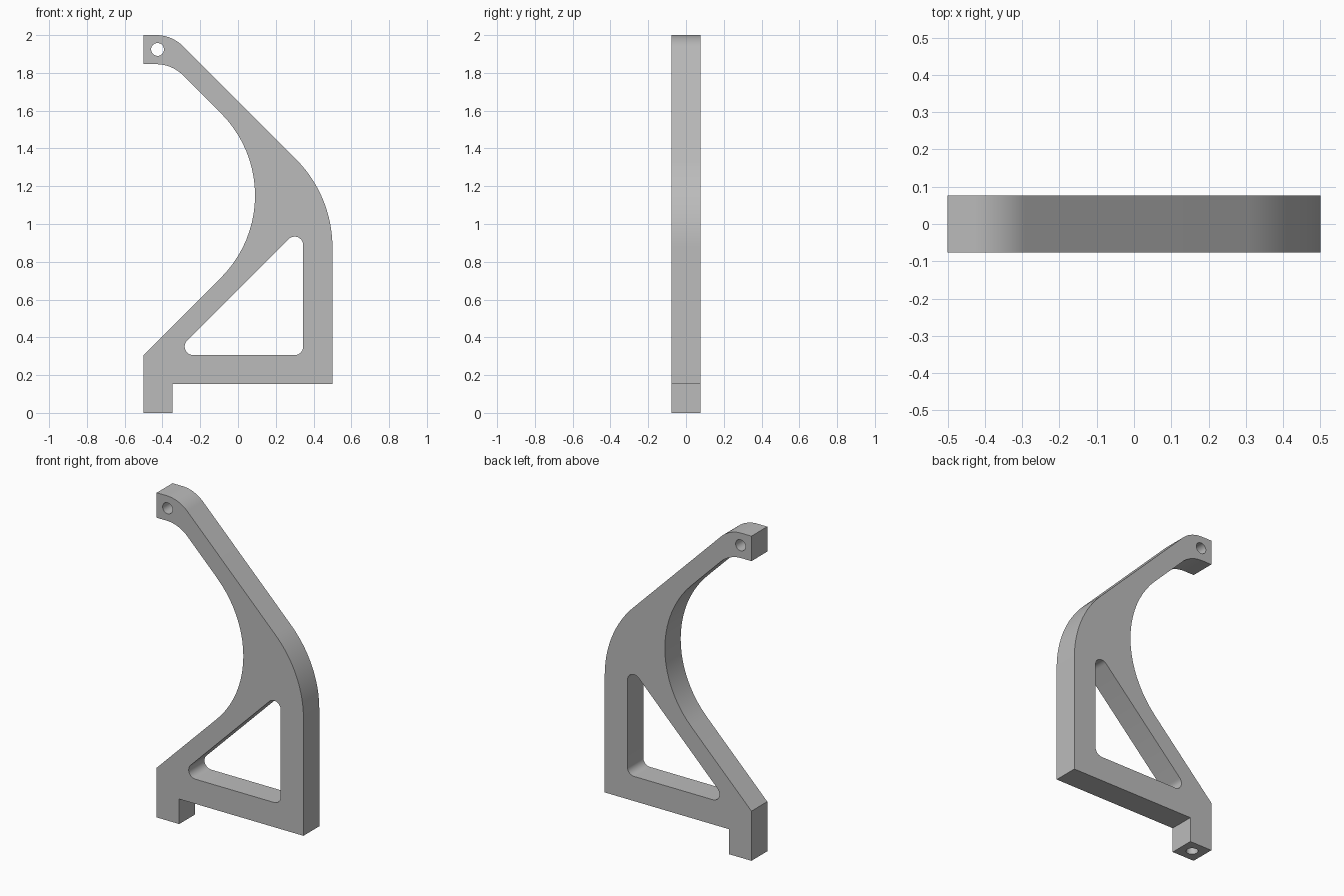
import bpy, bmesh, math
from mathutils import Vector

cube = bpy.data.objects.get("Cube")
if cube:
    bpy.data.objects.remove(cube, do_unlink=True)

HALF = 0.077        # half thickness of the plate
HOLE_R = 0.034

grey = bpy.data.materials.new("plain_grey")
grey.use_nodes = True
grey.diffuse_color = (0.5, 0.5, 0.5, 1)
grey.node_tree.nodes["Principled BSDF"].inputs["Base Color"].default_value = (0.5, 0.5, 0.5, 1)


def rounded(corners, steps=20):
    """Turn (x, z, radius) corners into an outline with tangent arcs."""
    out = []
    for i, (x, z, r) in enumerate(corners):
        p = Vector((x, z))
        if r == 0:
            out.append(p)
            continue
        a = (Vector(corners[i - 1][:2]) - p).normalized()
        b = (Vector(corners[(i + 1) % len(corners)][:2]) - p).normalized()
        half = a.angle(b) / 2
        centre = p + (a + b).normalized() * r / math.sin(half)
        start = p + a * r / math.tan(half) - centre
        end = p + b * r / math.tan(half) - centre
        sweep = math.pi - 2 * half
        for k in range(steps + 1):
            t = k / steps
            out.append(centre + (start * math.sin((1 - t) * sweep)
                                 + end * math.sin(t * sweep)) / math.sin(sweep))
    return out


def prism(name, outline, half):
    """Extrude an x-z outline along y."""
    bm = bmesh.new()
    face = bm.faces.new([bm.verts.new((p.x, -half, p.y)) for p in outline])
    new = bmesh.ops.extrude_face_region(bm, geom=[face])["geom"]
    bmesh.ops.translate(bm, vec=(0, 2 * half, 0),
                        verts=[v for v in new if isinstance(v, bmesh.types.BMVert)])
    bmesh.ops.recalc_face_normals(bm, faces=bm.faces)
    mesh = bpy.data.meshes.new(name)
    bm.to_mesh(mesh)
    bm.free()
    mesh.materials.append(grey)
    obj = bpy.data.objects.new(name, mesh)
    bpy.context.collection.objects.link(obj)
    return obj


def drill(name, location, depth, rotation):
    bpy.ops.mesh.primitive_cylinder_add(vertices=40, radius=HOLE_R, depth=depth,
                                        location=location, rotation=rotation)
    obj = bpy.context.object
    obj.name = name
    obj.data.materials.append(grey)
    return obj


# Bracket plate: foot, base, upright, sloping arm and top tab
bracket = prism("bracket_plate", rounded([
    (-0.5, 0, 0), (-0.347, 0, 0), (-0.347, 0.154, 0), (0.5, 0.154, 0),
    (0.5, 1.15, 0.66), (-0.35, 2, 0.2), (-0.5, 2, 0), (-0.5, 1.846, 0),
    (-0.35, 1.846, 0.2), (0.345, 1.151, 0.615), (-0.5, 0.306, 0)]), HALF)

# Triangular window, tab hole and blind hole under the foot
cutters = [
    prism("window_cutter", rounded([(0.345, 0.306, 0.045), (0.345, 0.997, 0.045),
                                    (-0.346, 0.306, 0.045)], 10), 0.2),
    drill("tab_hole_cutter", (-0.426, 0, 1.924), 0.4, (math.pi / 2, 0, 0)),
    drill("foot_hole_cutter", (-0.424, 0, 0), 0.3, (0, 0, 0)),
]

bpy.ops.object.select_all(action='DESELECT')
bracket.select_set(True)
bpy.context.view_layer.objects.active = bracket
for cutter in cutters:
    cutter.hide_render = True
    mod = bracket.modifiers.new(cutter.name, 'BOOLEAN')
    mod.operation = 'DIFFERENCE'
    mod.solver = 'EXACT'
    mod.object = cutter
    bpy.ops.object.modifier_apply(modifier=mod.name)
    bpy.data.objects.remove(cutter, do_unlink=True)

bpy.ops.object.shade_smooth_by_angle(angle=math.radians(30))
